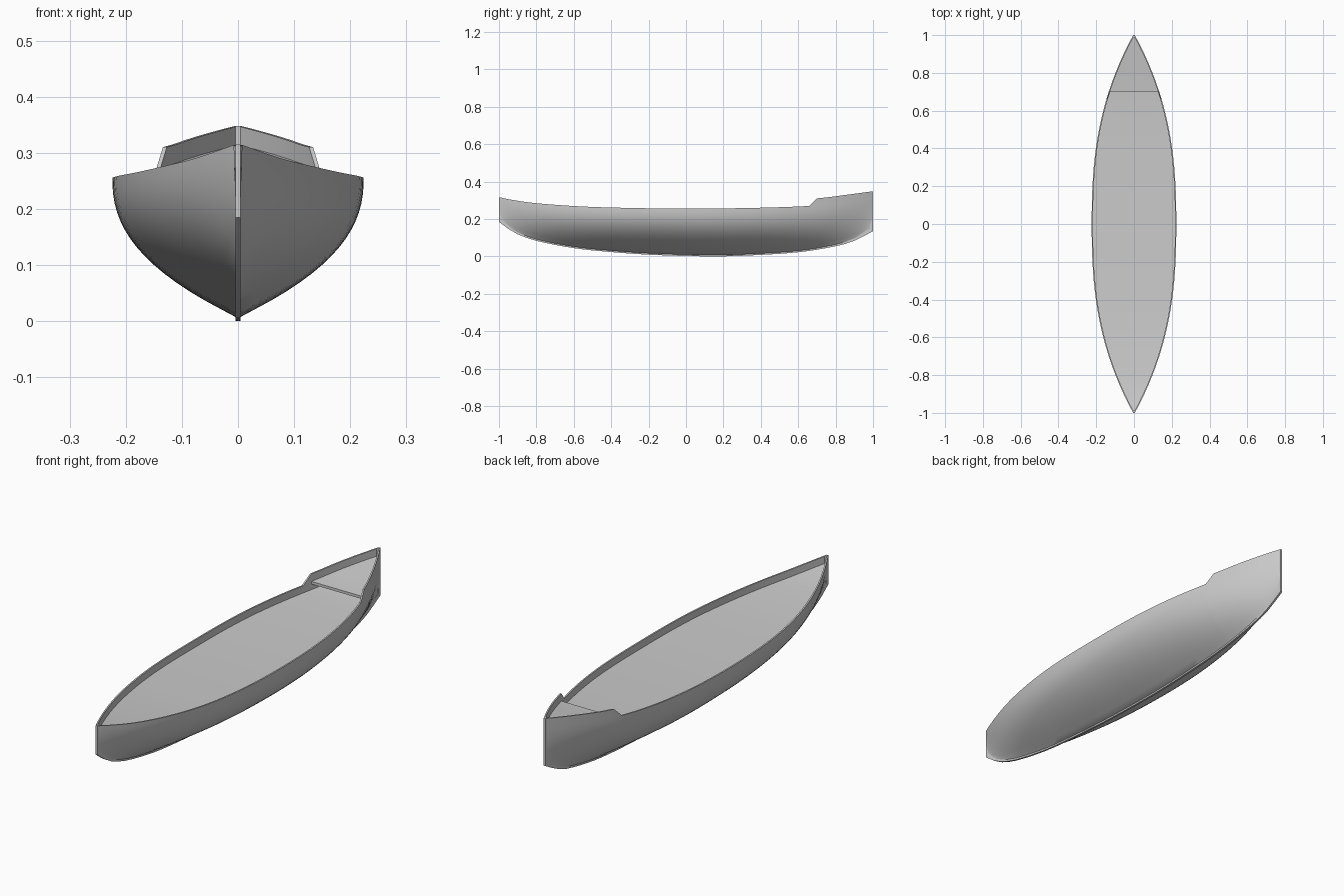
import bpy
import bmesh
from math import radians

cube = bpy.data.objects.get("Cube")
if cube:
    bpy.data.objects.remove(cube, do_unlink=True)

grey = bpy.data.materials.new("plain grey")
grey.use_nodes = True
grey.diffuse_color = (0.6, 0.6, 0.6, 1)
grey.node_tree.nodes["Principled BSDF"].inputs["Base Color"].default_value = (0.6, 0.6, 0.6, 1)

# Keel and sheer heights along the length
KEEL = [(-1, .185), (-.95, .147), (-.9, .118), (-.8, .083), (-.6, .044), (-.4, .023),
        (-.2, .009), (0, .002), (.15, 0), (.3, .003), (.6, .022), (.8, .054),
        (.9, .083), (1, .135)]
SHEER = [(-1, .315), (-.9, .297), (-.8, .284), (-.6, .269), (-.4, .261), (0, .255),
         (.4, .26), (.7, .272), (.85, .29), (1, .31)]
STEP_START, STEP_END, STEP = .66, .70, .038
WALL = .007


def curve(points, y):
    """Smooth interpolation through the points."""
    n = len(points)
    i = max(j for j in range(n - 1) if points[j][0] <= y or j == 0)

    def slope(j):
        a, b = points[max(j - 1, 0)], points[min(j + 1, n - 1)]
        return (b[1] - a[1]) / (b[0] - a[0])

    (a, p), (b, q) = points[i], points[i + 1]
    h = b - a
    t = (y - a) / h
    u = 1 - t
    return (p * u * u * (1 + 2 * t) + q * t * t * (1 + 2 * u)
            + h * t * u * (slope(i) * u - slope(i + 1) * t))


def half_width(y):
    return .004 + .22 * (1 - abs(y) ** 2.5)


def rim(y):
    rise = min(max((y - STEP_START) / (STEP_END - STEP_START), 0), 1)
    return curve(SHEER, y) + STEP * rise


def inner(y):
    return max(half_width(y) - WALL, .0005)


def loft(name, rows, closed=False, caps=False):
    """Skin a list of equal-length point rows."""
    bm = bmesh.new()
    grid = [[bm.verts.new(p) for p in row] for row in rows]
    count = len(rows[0])
    for a, b in zip(grid, grid[1:]):
        for i in range(count if closed else count - 1):
            j = (i + 1) % count
            bm.faces.new((a[i], a[j], b[j], b[i]))
    if caps:
        bm.faces.new(grid[0])
        bm.faces.new(grid[-1])
    bmesh.ops.remove_doubles(bm, verts=bm.verts, dist=.00002)
    bmesh.ops.recalc_face_normals(bm, faces=bm.faces)
    mesh = bpy.data.meshes.new(name)
    bm.to_mesh(mesh)
    bm.free()
    mesh.materials.append(grey)
    obj = bpy.data.objects.new(name, mesh)
    bpy.context.collection.objects.link(obj)
    bpy.ops.object.select_all(action='DESELECT')
    obj.select_set(True)
    bpy.context.view_layer.objects.active = obj
    bpy.ops.object.shade_smooth_by_angle(angle=radians(30))
    return obj


ends = [.995, .98, .95]
stations = sorted([i / 20 for i in range(-18, 19)] + ends + [-e for e in ends]
                  + [STEP_START])


# Hull skin with rim and inside of the bulwark
def half_section(y):
    low, top, w = curve(KEEL, y) + .006, curve(SHEER, y), half_width(y)
    power = 2.35 - .45 * abs(y) ** 6
    side = []
    for i in range(17):
        t = i / 16
        x = max(w * (1 - (1 - t) ** power), .002)
        side.append((x, y, low + t * (top - low)))
    return side + [(w, y, rim(y)), (inner(y), y, rim(y)), (inner(y), y, top - .04)]


def section(y):
    half = half_section(y)
    return [(-x, yy, z) for x, yy, z in reversed(half)] + half


loft("hull", [section(y) for y in stations])


# Main deck, running on beneath the raised one
loft("main_deck", [[(s * inner(y), y, curve(SHEER, y) - .032) for s in (-1, 0, 1)]
                   for y in stations])


# Raised stern deck slab
def slab(y):
    x, z = inner(y), rim(y) - .033
    return [(-x, y, z), (x, y, z), (x, y, z - .012), (-x, y, z - .012)]


loft("stern_deck", [slab(y) for y in stations if y > STEP_END - .001],
     closed=True, caps=True)


# Keel strip with stem and stern posts
path = [(-1, rim(-1))] + [(y, curve(KEEL, y)) for y in [-1] + stations + [1]] + [(1, rim(1))]
bar = []
for i, (y, z) in enumerate(path):
    lift = 0 if i in (0, len(path) - 1) else .014
    w = .0045
    bar.append([(-w, y, z), (w, y, z),
                (w, y * .985, z + lift), (-w, y * .985, z + lift)])
loft("keel_and_posts", bar, closed=True, caps=True)
